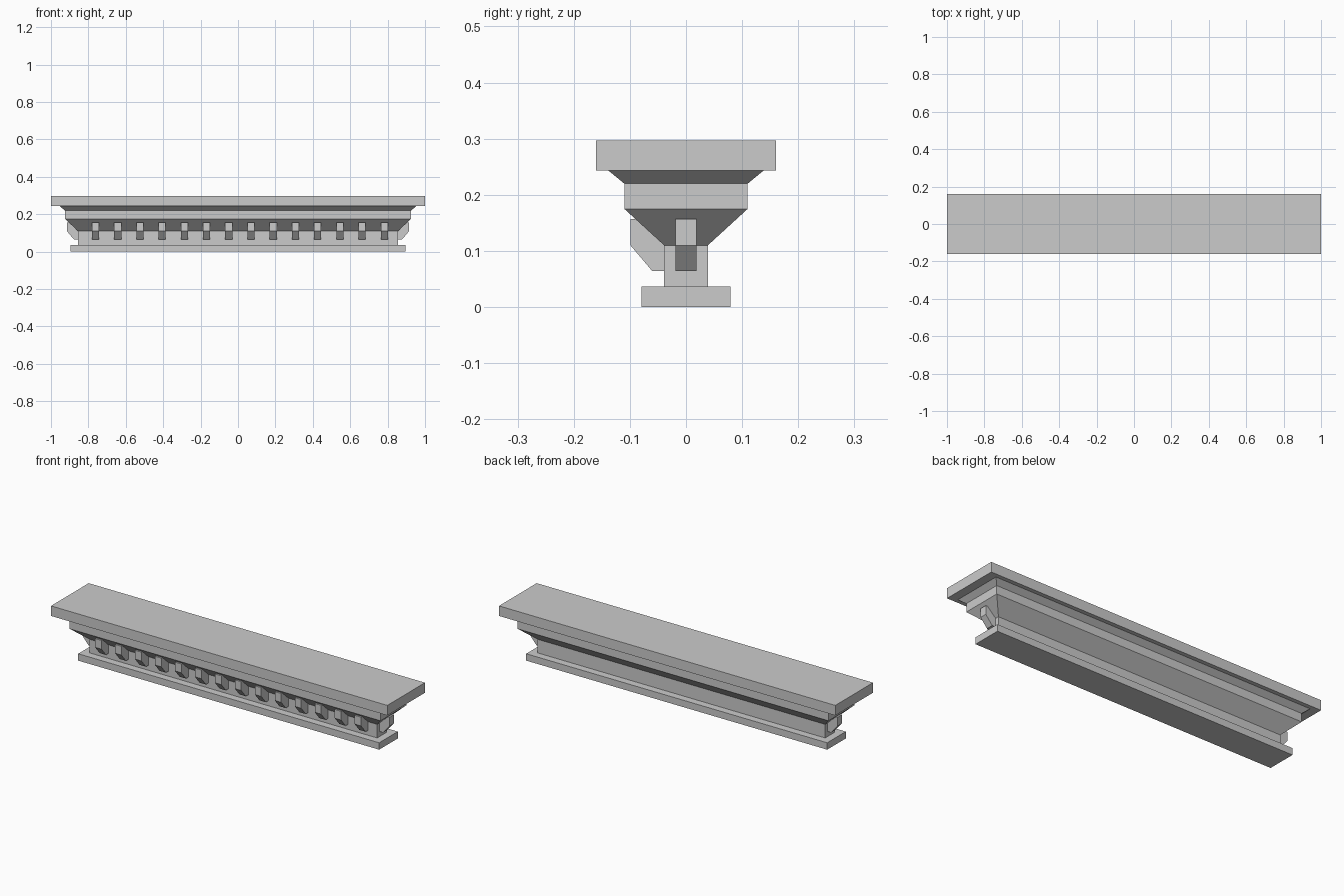
import bpy, bmesh
from mathutils import Matrix

if "Cube" in bpy.data.objects:
    bpy.data.objects.remove(bpy.data.objects["Cube"])


def finish(name, bm):
    bmesh.ops.recalc_face_normals(bm, faces=bm.faces)
    mesh = bpy.data.meshes.new(name)
    bm.to_mesh(mesh)
    bm.free()
    obj = bpy.data.objects.new(name, mesh)
    bpy.context.collection.objects.link(obj)
    return obj


def loft(name, levels):
    """Stack of centred rectangles (half x, half y, z) joined into a solid."""
    bm = bmesh.new()
    rings = [[bm.verts.new((sx * hx, sy * hy, z))
              for sx, sy in ((-1, -1), (1, -1), (1, 1), (-1, 1))]
             for hx, hy, z in levels]
    for a, b in zip(rings, rings[1:]):
        for i in range(4):
            j = (i + 1) % 4
            bm.faces.new((a[i], a[j], b[j], b[i]))
    bm.faces.new(rings[0][::-1])
    bm.faces.new(rings[-1])
    return finish(name, bm)


# Bracket profile: (distance out from the neck face, z)
BRACKET = [(-0.01, 0.064), (0.021, 0.064), (0.06, 0.11), (0.06, 0.157), (-0.01, 0.157)]
WIDTH = 0.038
NECK_X, NECK_Y = 0.855, 0.039


def bracket(name, x, y, angle):
    """Extruded bracket facing -y, turned about z and placed on the neck."""
    bm = bmesh.new()
    face = bm.faces.new([bm.verts.new((-WIDTH / 2, -d, z)) for d, z in BRACKET])
    ext = bmesh.ops.extrude_face_region(bm, geom=[face])
    verts = [v for v in ext["geom"] if isinstance(v, bmesh.types.BMVert)]
    bmesh.ops.translate(bm, verts=verts, vec=(WIDTH, 0, 0))
    bm.transform(Matrix.Translation((x, y, 0)) @ Matrix.Rotation(angle, 4, 'Z'))
    return finish(name, bm)


# Foot strip, moulded body and top slab
loft("base_strip", [(0.895, 0.079, 0.0), (0.895, 0.079, 0.037)])
loft("moulded_body", [
    (NECK_X, NECK_Y, 0.037), (NECK_X, NECK_Y, 0.11),
    (0.925, 0.11, 0.175), (0.925, 0.11, 0.22), (0.953, 0.138, 0.243)])
loft("top_slab", [(1.0, 0.16, 0.243), (1.0, 0.16, 0.297)])

# Row of brackets along the front
for i in range(14):
    bracket(f"front_bracket_{i + 1}", -0.762 + i * 0.1188, -NECK_Y, 0)

# One bracket on each end
QUARTER = 1.5707963
bracket("right_end_bracket", NECK_X, 0, QUARTER)
bracket("left_end_bracket", -NECK_X, 0, -QUARTER)
